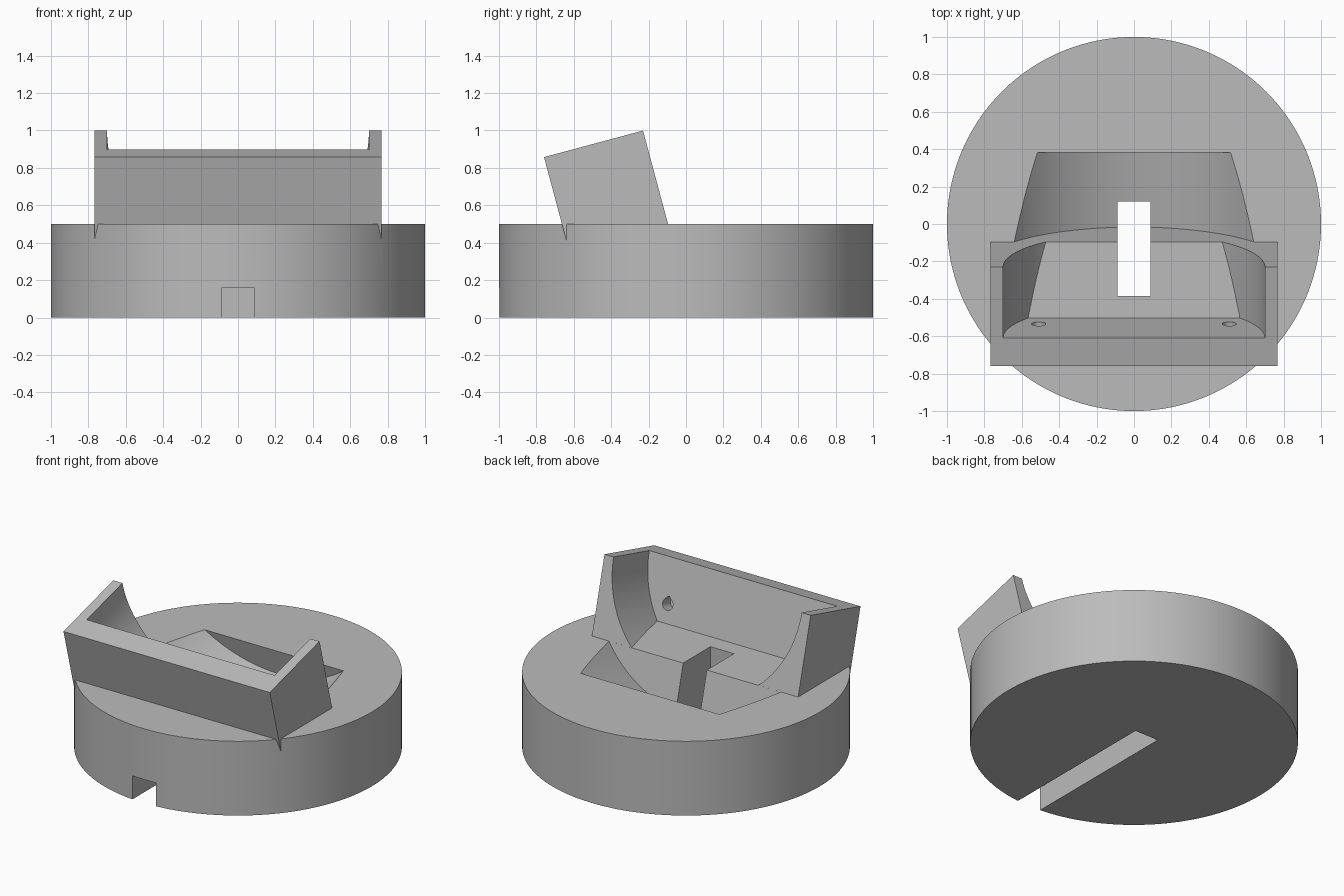
import bpy, bmesh
from math import sin, cos, pi, radians
from mathutils import Matrix

cube = bpy.data.objects.get("Cube")
if cube:
    bpy.data.objects.remove(cube, do_unlink=True)

grey = bpy.data.materials.new("light grey")
grey.use_nodes = True
grey.diffuse_color = (0.5, 0.5, 0.5, 1)
bsdf = next(n for n in grey.node_tree.nodes if n.type == "BSDF_PRINCIPLED")
bsdf.inputs["Base Color"].default_value = (0.5, 0.5, 0.5, 1)

# Frames: upright, and leaning 15 degrees forward with its origin on the base top
UPRIGHT = Matrix.Identity(4)
TILTED = Matrix.Translation((0, -0.096, 0.5)) @ Matrix.Rotation(radians(15), 4, "X")
STANDING = Matrix.Rotation(radians(90), 4, "X")
TOP = 0.517


def circle(r, cx=0, cz=0, n=128):
    return [(cx + r * cos(2 * pi * i / n), cz + r * sin(2 * pi * i / n)) for i in range(n)]


def rect(x, z0, z1):
    return [(-x, z0), (x, z0), (x, z1), (-x, z1)]


def teardrop(r, cx, cz, n=24):
    arc = [radians(135 + 270 * i / n) for i in range(n + 1)]
    return [(cx + r * cos(a), cz + r * sin(a)) for a in arc] + [(cx, cz + r * 1.414)]


def prism(name, profile, y0, y1, frame):
    """Extrude an x-z profile from y0 to y1 inside the given frame."""
    bm = bmesh.new()
    face = bm.faces.new([bm.verts.new((x, y0, z)) for x, z in profile])
    out = bmesh.ops.extrude_face_region(bm, geom=[face])
    verts = [v for v in out["geom"] if isinstance(v, bmesh.types.BMVert)]
    bmesh.ops.translate(bm, verts=verts, vec=(0, y1 - y0, 0))
    bm.transform(frame)
    bmesh.ops.recalc_face_normals(bm, faces=bm.faces)
    mesh = bpy.data.meshes.new(name)
    bm.to_mesh(mesh)
    bm.free()
    mesh.materials.append(grey)
    obj = bpy.data.objects.new(name, mesh)
    bpy.context.collection.objects.link(obj)
    return obj


def combine(target, other, operation):
    """Apply a boolean and drop the second object."""
    mod = target.modifiers.new("boolean", "BOOLEAN")
    mod.operation = operation
    mod.solver = "EXACT"
    mod.object = other
    bpy.ops.object.select_all(action="DESELECT")
    bpy.context.view_layer.objects.active = target
    target.select_set(True)
    bpy.ops.object.modifier_apply(modifier=mod.name)
    bpy.data.objects.remove(other, do_unlink=True)


# Tilted cradle: a block with a round cavity open to the back
cradle = prism("cradle", rect(0.768, -0.22, TOP), -0.548, 0, TILTED)
combine(cradle, prism("cavity", circle(0.7, 0, TOP), -0.393, 0.2, TILTED), "DIFFERENCE")

# Two small teardrop pits in the inner side of the front wall
for side in (-1, 1):
    pit = prism("pit", teardrop(0.038, side * 0.51, 0.225), -0.48, -0.3, TILTED)
    combine(cradle, pit, "DIFFERENCE")

# Round base joined to the cradle
stand = prism("round_stand", circle(1.0), 0, 0.5, STANDING)
stand.data.transform(Matrix.Scale(-1, 4, (0, 0, 1)) if stand.data.vertices[0].co.z < -0.1 else UPRIGHT)
combine(stand, cradle, "UNION")

# Rounded recess behind the cradle
combine(stand, prism("recess", circle(0.823, 0, TOP), 0.0005, 0.463, TILTED), "DIFFERENCE")

# Cable opening through the middle and cable groove underneath
combine(stand, prism("opening", rect(0.088, -0.1, 1.2), -0.385, 0.12, UPRIGHT), "DIFFERENCE")
combine(stand, prism("groove", rect(0.088, -0.1, 0.158), -1.2, 0.12, UPRIGHT), "DIFFERENCE")

bpy.ops.object.select_all(action="DESELECT")
stand.select_set(True)
bpy.context.view_layer.objects.active = stand
bpy.ops.object.shade_smooth_by_angle(angle=radians(25))
